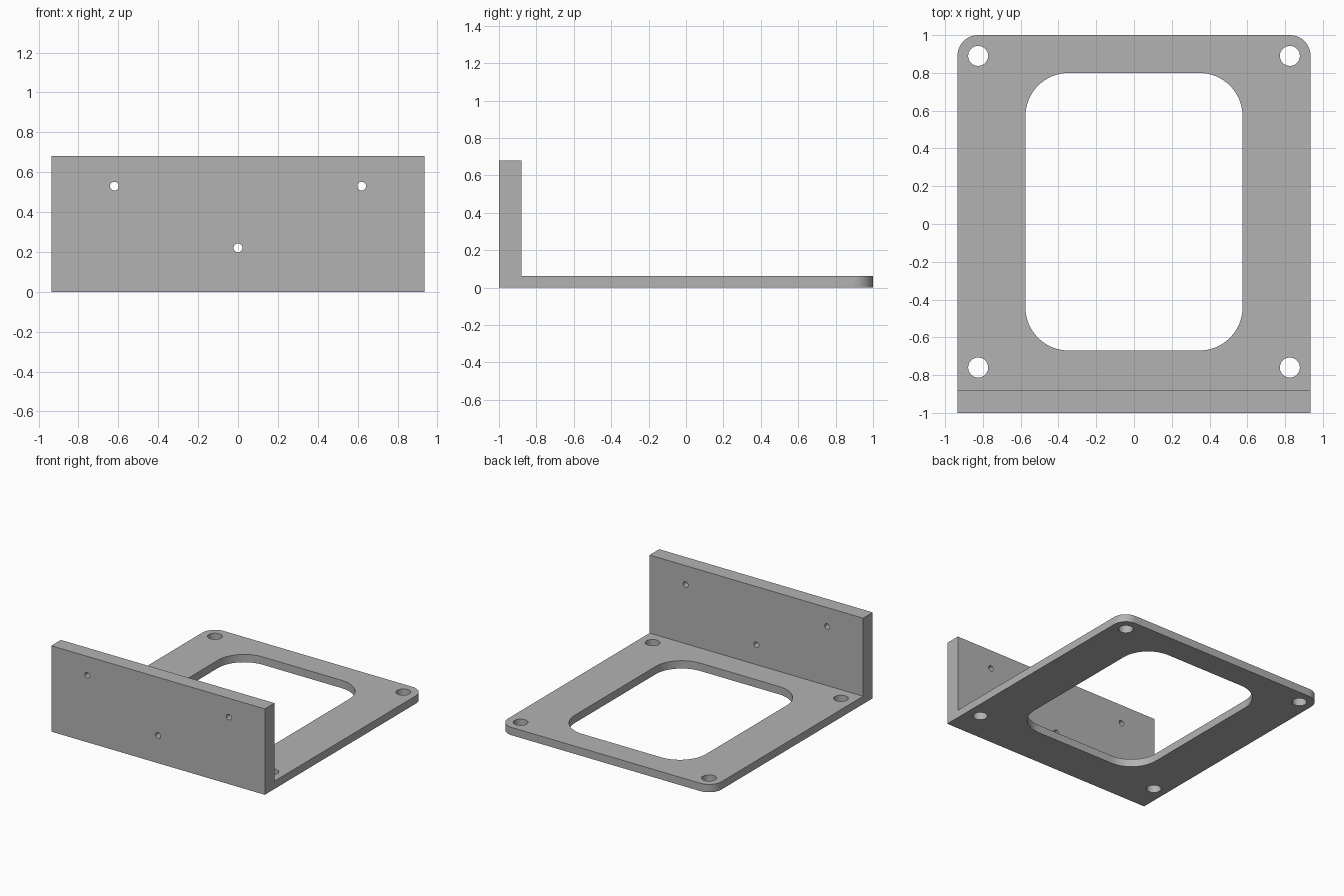
import bpy, bmesh, math
from mathutils import Matrix

cube = bpy.data.objects.get("Cube")
if cube:
    bpy.data.objects.remove(cube, do_unlink=True)

W, PLATE, WALL, HEIGHT = 0.935, 0.062, 0.12, 0.68
CORNER = 0.11

grey = bpy.data.materials.new("metal grey")
grey.use_nodes = True
colour = (0.45, 0.45, 0.45, 1)
grey.diffuse_color = colour
grey.node_tree.nodes["Principled BSDF"].inputs["Base Color"].default_value = colour


def to_object(name, bm):
    bmesh.ops.recalc_face_normals(bm, faces=bm.faces)
    mesh = bpy.data.meshes.new(name)
    bm.to_mesh(mesh)
    bm.free()
    mesh.materials.append(grey)
    obj = bpy.data.objects.new(name, mesh)
    bpy.context.collection.objects.link(obj)
    return obj


def extrude_profile(bm, points, vector):
    face = bm.faces.new([bm.verts.new(p) for p in points])
    moved = bmesh.ops.extrude_face_region(bm, geom=[face])["geom"]
    verts = [v for v in moved if isinstance(v, bmesh.types.BMVert)]
    bmesh.ops.translate(bm, verts=verts, vec=vector)


def round_edges(bm, test, radius, segments):
    edges = [e for e in bm.edges
             if abs(e.verts[0].co.z - e.verts[1].co.z) > 0.01 and all(test(v.co) for v in e.verts)]
    bmesh.ops.bevel(bm, geom=edges, offset=radius, segments=segments, profile=0.5, affect='EDGES')


def drill(bm, radius, matrix):
    bmesh.ops.create_cone(bm, cap_ends=True, segments=32, radius1=radius,
                          radius2=radius, depth=0.4, matrix=matrix)


# L-shaped body: base plate and front wall in one piece, back corners rounded
bm = bmesh.new()
profile = [(-1, 0), (1, 0), (1, PLATE), (-1 + WALL, PLATE), (-1 + WALL, HEIGHT), (-1, HEIGHT)]
extrude_profile(bm, [(-W, y, z) for y, z in profile], (2 * W, 0, 0))
round_edges(bm, lambda co: co.y > 0.9, CORNER, 12)
bracket = to_object("angle_bracket", bm)

# Rounded central window
bm = bmesh.new()
x, back, front = 0.575, 0.80, -0.67
extrude_profile(bm, [(-x, front, -0.1), (x, front, -0.1), (x, back, -0.1), (-x, back, -0.1)], (0, 0, 0.3))
round_edges(bm, lambda co: True, 0.23, 16)
window = to_object("window_cutter", bm)

# Four plate holes and three small wall holes
bm = bmesh.new()
for hx in (-0.825, 0.825):
    for hy in (-0.76, 0.89):
        drill(bm, 0.053, Matrix.Translation((hx, hy, 0)))
for hx, hz in ((-0.62, 0.53), (0.62, 0.53), (0, 0.22)):
    drill(bm, 0.022, Matrix.Translation((hx, -1 + WALL / 2, hz)) @ Matrix.Rotation(math.pi / 2, 4, 'X'))
holes = to_object("hole_cutter", bm)

# Cut the openings and discard the cutters
bpy.ops.object.select_all(action='DESELECT')
bpy.context.view_layer.objects.active = bracket
bracket.select_set(True)
for cutter in (window, holes):
    cutter.hide_render = True
    mod = bracket.modifiers.new("cut", 'BOOLEAN')
    mod.operation, mod.solver, mod.object = 'DIFFERENCE', 'EXACT', cutter
    bpy.ops.object.modifier_apply(modifier=mod.name)
    bpy.data.objects.remove(cutter, do_unlink=True)

bpy.ops.object.shade_smooth_by_angle(angle=math.radians(30))
